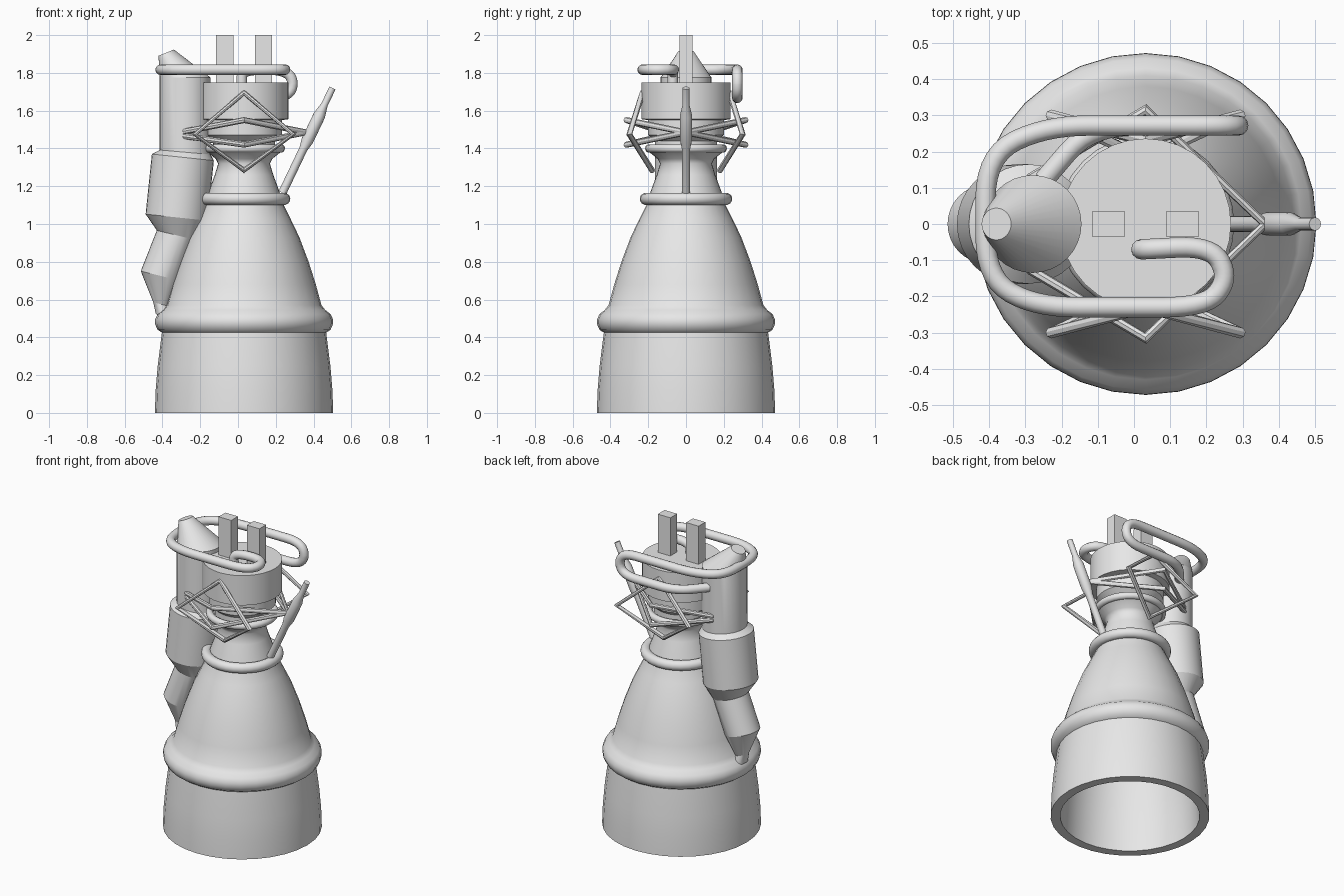
import bpy, bmesh, math
from mathutils import Vector

if "Cube" in bpy.data.objects:
    bpy.data.objects.remove(bpy.data.objects["Cube"])

grey = bpy.data.materials.new("light_grey")
grey.diffuse_color = (0.8, 0.8, 0.8, 1)
grey.use_nodes = True
grey.node_tree.nodes["Principled BSDF"].inputs["Base Color"].default_value = grey.diffuse_color
CX = 0.032  # engine axis


def add(name, bm, angle=32):
    """Make an object, smooth below the given angle."""
    bmesh.ops.recalc_face_normals(bm, faces=bm.faces)
    me = bpy.data.meshes.new(name)
    bm.to_mesh(me)
    bm.free()
    me.materials.append(grey)
    ob = bpy.data.objects.new(name, me)
    bpy.context.collection.objects.link(ob)
    bpy.ops.object.select_all(action='DESELECT')
    ob.select_set(True)
    bpy.context.view_layer.objects.active = ob
    bpy.ops.object.shade_smooth_by_angle(angle=math.radians(angle))
    return ob


def skin(name, rings, cap=True, wrap=False, angle=32):
    """Bridge a list of point rings into a surface."""
    bm = bmesh.new()
    vs = [[bm.verts.new(p) for p in r] for r in rings]
    n = len(vs[0])
    pairs = list(zip(vs, vs[1:])) + ([(vs[-1], vs[0])] if wrap else [])
    for a, b in pairs:
        for i in range(n):
            j = (i + 1) % n
            bm.faces.new((a[i], a[j], b[j], b[i]))
    if cap and not wrap:
        bm.faces.new(vs[0])
        bm.faces.new(vs[-1])
    return add(name, bm, angle)


def ring(cx, cz, r, tilt=0, n=32):
    """Circle at (cx, 0, cz); positive tilt drops its right side."""
    t = math.radians(tilt)
    pts = []
    for i in range(n):
        a = 2 * math.pi * i / n
        u = r * math.cos(a)
        pts.append((cx + u * math.cos(t), r * math.sin(a), cz - u * math.sin(t)))
    return pts


def lathe(name, profile, angle=32):
    return skin(name, [ring(CX, z, r) for r, z in profile], angle=angle)


def torus(name, major, minor, z, sides=14):
    rings = []
    for k in range(sides):
        a = 2 * math.pi * k / sides
        rings.append(ring(CX, z + minor * math.sin(a), major + minor * math.cos(a)))
    return skin(name, rings, wrap=True)


def fillet(pts, rad, steps=7):
    """Round the inner corners of a path."""
    pts = [Vector(p) for p in pts]
    out = [pts[0]]
    for a, b, c in zip(pts, pts[1:], pts[2:]):
        p = b + (a - b).normalized() * min(rad, (a - b).length * 0.49)
        q = b + (c - b).normalized() * min(rad, (c - b).length * 0.49)
        for k in range(steps + 1):
            t = k / steps
            out.append(p * (1 - t) ** 2 + b * 2 * t * (1 - t) + q * t * t)
    return out + [pts[-1]]


def tube(name, pts, radius, closed=False, res=3):
    cu = bpy.data.curves.new(name, 'CURVE')
    cu.dimensions = '3D'
    cu.bevel_depth = radius
    cu.bevel_resolution = res
    cu.use_fill_caps = not closed
    sp = cu.splines.new('POLY')
    sp.points.add(len(pts) - 1)
    for p, co in zip(sp.points, pts):
        p.co = (*co, 1)
    sp.use_cyclic_u = closed
    tmp = bpy.data.objects.new(name + "_path", cu)
    bpy.context.collection.objects.link(tmp)
    dg = bpy.context.evaluated_depsgraph_get()
    me = bpy.data.meshes.new_from_object(tmp.evaluated_get(dg))
    bm = bmesh.new()
    bm.from_mesh(me)
    bpy.data.objects.remove(tmp)
    bpy.data.meshes.remove(me)
    for f in bm.faces:
        f.material_index = 0
    return add(name, bm)


def box(name, x0, x1, y0, y1, z0, z1):
    return skin(name, [[(x0, y0, z), (x1, y0, z), (x1, y1, z), (x0, y1, z)] for z in (z0, z1)])


# nozzle bell with inner wall and blended manifold bulge, up through the throat
lathe("nozzle_bell", [
    (0.09, 1.28), (0.15, 1.1), (0.235, 0.95), (0.295, 0.8), (0.36, 0.56), (0.385, 0.4),
    (0.405, 0.2), (0.415, 0.0), (0.472, 0.0), (0.468, 0.12), (0.457, 0.25), (0.435, 0.425),
    (0.458, 0.44), (0.471, 0.47), (0.471, 0.495), (0.458, 0.523), (0.43, 0.545),
    (0.41, 0.57), (0.38, 0.68), (0.342, 0.8), (0.293, 0.93), (0.245, 1.03), (0.205, 1.11),
    (0.19, 1.165), (0.155, 1.26), (0.137, 1.32), (0.15, 1.345), (0.2, 1.385)], 46)
torus("throat_ring", 0.213, 0.032, 1.133)
torus("chamber_ring", 0.195, 0.022, 1.4)

# combustion chamber head
lathe("combustion_chamber", [(0.165, 1.38), (0.165, 1.44), (0.2, 1.47), (0.2, 1.55),
                             (0.236, 1.555), (0.236, 1.75)])

# mounting posts
for i, x in enumerate((-0.116, 0.089)):
    box("mounting_post_%d" % (i + 1), x, x + 0.091, -0.035, 0.035, 1.7, 2.0)

# turbopump body: upper drum, tilted middle drum, lower elbow
skin("turbopump", [ring(*r) for r in (
    (-0.38, 1.907, 0.044, -22), (-0.28, 1.775, 0.135, 0), (-0.28, 1.38, 0.135, 5),
    (-0.292, 1.353, 0.165, 6), (-0.325, 1.035, 0.165, 6), (-0.325, 0.94, 0.108, 14),
    (-0.41, 0.725, 0.108, 14), (-0.408, 0.575, 0.042, 14), (-0.385, 0.5, 0.055, 25))],
    angle=18)

# feed pipe looping round the top, its back end returning to the pump lower down
Z, L = 1.817, 1.668
tube("feed_pipe", fillet([
    (-0.25, 0.12, L), (-0.12, 0.272, L), (0.288, 0.272, L), (0.288, 0.272, Z),
    (-0.24, 0.272, Z), (-0.41, 0.19, Z), (-0.41, -0.15, Z), (-0.27, -0.23, Z),
    (0.2, -0.23, Z), (0.262, -0.15, Z), (0.215, -0.06, Z), (0.02, -0.07, Z),
    (0.02, -0.07, 1.74)], 0.12), 0.028, res=4)

# actuator strut on the right
a, b = Vector((0.235, 0, 1.165)), Vector((0.5, 0, 1.72))
strut = []
for t, r in ((0, 0.022), (0.42, 0.022), (0.5, 0.032), (0.74, 0.032), (0.84, 0.018), (1, 0.018)):
    c = a.lerp(b, t)
    strut.append(ring(c.x, c.z, r, 25.5, 16))
skin("actuator_strut", strut)

# diamond frames, upright at front and back, crossed from the pump around the chamber
for name, s in (("front", -1), ("back", 1)):
    tube("upright_frame_" + name, [
        (CX, s * 0.23, 1.695), (CX + 0.26, s * 0.3, 1.475),
        (CX, s * 0.18, 1.285), (CX - 0.26, s * 0.3, 1.475)], 0.016, True, 2)
    tube("crossed_frame_" + name, [
        (CX, s * 0.315, 1.55), (CX + 0.33, 0, 1.485), (CX, -s * 0.315, 1.42),
        (-0.28, -s * 0.13, 1.465), (-0.28, s * 0.13, 1.49)], 0.016, True, 2)
